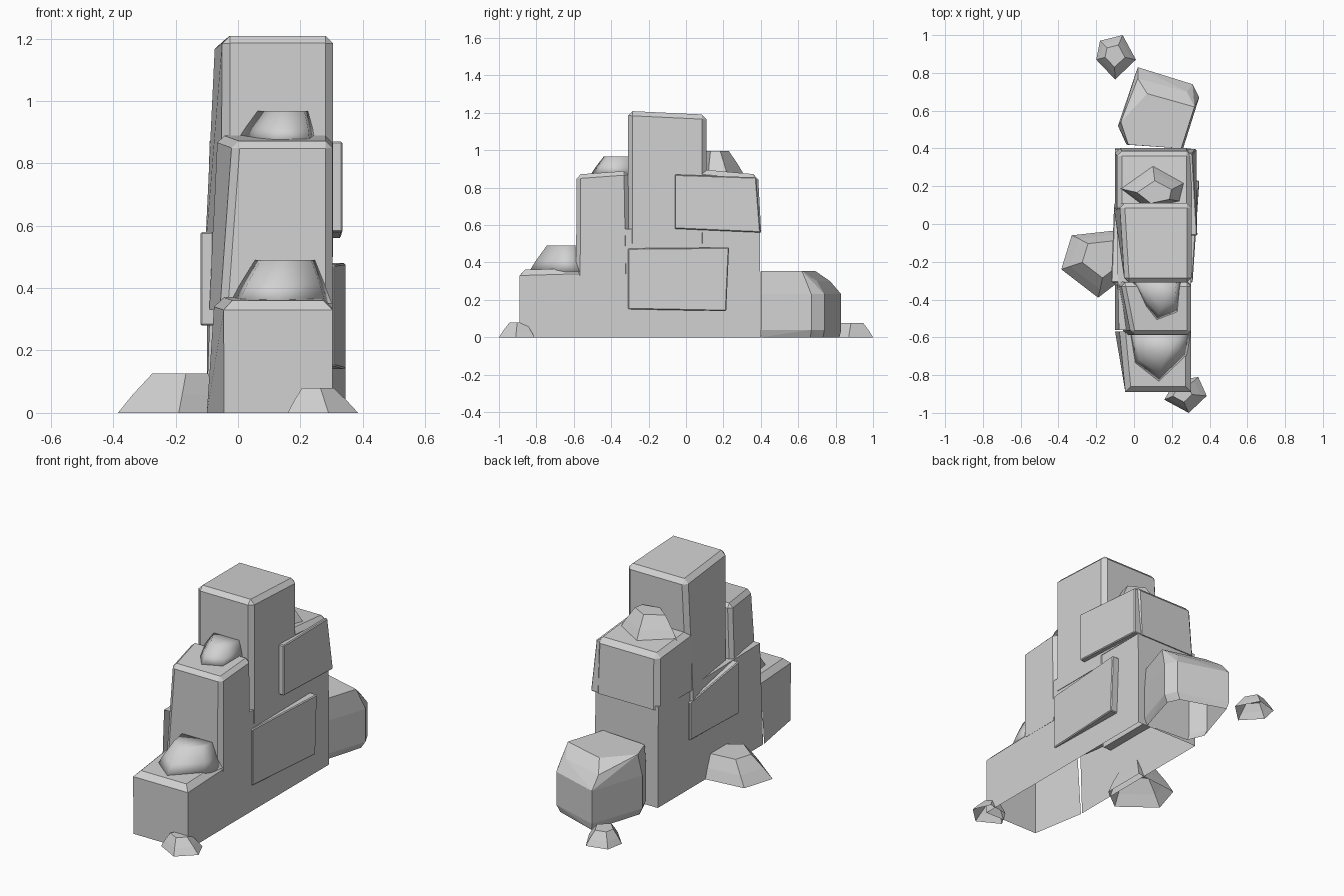
import bpy
import bmesh
from mathutils import Vector

cube = bpy.data.objects.get("Cube")
if cube:
    bpy.data.objects.remove(cube, do_unlink=True)

# One stone colour for everything
stone = bpy.data.materials.new("grey_stone")
stone.use_nodes = True
colour = (0.64, 0.64, 0.64, 1)
stone.diffuse_color = colour
stone.node_tree.nodes["Principled BSDF"].inputs["Base Color"].default_value = colour


def finish(name, bm, smooth=False):
    """Turn a bmesh into a named stone object, open where it meets the ground."""
    bmesh.ops.recalc_face_normals(bm, faces=bm.faces)
    grounded = [f for f in bm.faces if all(v.co.z < 0.001 for v in f.verts)]
    bmesh.ops.delete(bm, geom=grounded, context="FACES")
    for face in bm.faces:
        face.smooth = smooth
    mesh = bpy.data.meshes.new(name)
    bm.to_mesh(mesh)
    bm.free()
    mesh.materials.append(stone)
    obj = bpy.data.objects.new(name, mesh)
    bpy.context.collection.objects.link(obj)
    return obj


def hull(points):
    """Closed convex solid around the points."""
    bm = bmesh.new()
    for point in points:
        bm.verts.new(point)
    result = bmesh.ops.convex_hull(bm, input=bm.verts)
    unused = [g for g in result["geom_interior"] if isinstance(g, bmesh.types.BMVert)]
    bmesh.ops.delete(bm, geom=unused, context="VERTS")
    bmesh.ops.dissolve_limit(bm, angle_limit=0.03, verts=bm.verts, edges=bm.edges)
    return bm


def block(name, bottom, top, bevel=0.0, uprights=True, open_side=None):
    """Hewn block between two corner rings, chamfered everywhere but underneath."""
    bm = bmesh.new()
    low = [bm.verts.new(p) for p in bottom]
    high = [bm.verts.new(p) for p in top]
    count = len(low)
    bm.faces.new(low[::-1])
    bm.faces.new(high)
    sides = []
    for i in range(count):
        j = (i + 1) % count
        sides.append(bm.faces.new((low[i], low[j], high[j], high[i])))
    if open_side is not None:
        bmesh.ops.delete(bm, geom=[sides[open_side]], context="FACES_ONLY")
    if bevel:
        edges = []
        for edge in bm.edges:
            ends = [v in high for v in edge.verts]
            if len(edge.link_faces) == 2 and (all(ends) or (uprights and any(ends))):
                edges.append(edge)
        bmesh.ops.bevel(bm, geom=edges, offset=bevel, segments=1,
                        affect="EDGES", clamp_overlap=True)
    return finish(name, bm)


def rect(front_left, back_left, right, front, back, z_front, z_back):
    """Corner ring whose left edge and height may slant from front to back."""
    return [(front_left, front, z_front), (right, front, z_front),
            (right, back, z_back), (back_left, back, z_back)]


def rock(name, outline, bottom, top, shrink, lean=(0, 0), smooth=False):
    """Faceted rock: an outline drawn in towards a smaller flat top."""
    centre = sum((Vector(p) for p in outline), Vector((0, 0))) / len(outline)
    points = []
    for height, scale in ((0, 1), (0.45, 0.45 * shrink + 0.57), (1, shrink)):
        shift = Vector(lean) * height
        for p in outline:
            spot = centre + (Vector(p) - centre) * scale + shift
            points.append((spot.x, spot.y, bottom + (top - bottom) * height))
    return finish(name, hull(points), smooth)


# Hollow main body and the stepped blocks rising from it
block("body",
      rect(-0.1, -0.1, 0.302, -0.56, 0.4, 0, 0),
      rect(-0.08, -0.1, 0.302, -0.56, 0.395, 0.58, 0.58), open_side=0)
block("centre_tower",
      rect(-0.05, -0.11, 0.305, -0.31, 0.11, 0.5, 0.5),
      rect(-0.05, -0.075, 0.305, -0.31, 0.11, 1.21, 1.19), 0.025)
block("front_shoulder",
      rect(-0.055, -0.095, 0.303, -0.588, -0.3, 0.33, 0.33),
      rect(-0.015, -0.07, 0.303, -0.585, -0.31, 0.87, 0.89), 0.022)
block("back_shoulder",
      rect(-0.1, -0.1, 0.305, 0.05, 0.402, 0.56, 0.56),
      rect(-0.09, -0.09, 0.305, 0.05, 0.385, 0.9, 0.87), 0.026)
block("front_step",
      [(-0.045, -0.89, 0), (0.303, -0.89, 0), (0.303, -0.55, 0), (-0.1, -0.57, 0)],
      [(-0.045, -0.89, 0.36), (0.303, -0.89, 0.36),
       (0.3, -0.55, 0.37), (-0.075, -0.57, 0.37)], 0.03, False, open_side=2)


# Thin slabs standing out of the side walls
def slab(name, wall, face, profile):
    inner = [(wall, y, z) for y, z in profile]
    outer = [(x, y, z) for x, (y, z) in zip(face, profile)]
    block(name, inner, outer, 0.005)


slab("upper_left_slab", 0.28, (0.335, 0.33, 0.31, 0.335),
     [(-0.06, 0.58), (0.398, 0.56), (0.375, 0.855), (-0.06, 0.87)])
slab("lower_left_slab", 0.28, (0.31, 0.345, 0.345, 0.31),
     [(-0.31, 0.15), (0.215, 0.14), (0.23, 0.48), (-0.31, 0.475)])
slab("right_slab", -0.04, (-0.121, -0.105, -0.105, -0.121),
     [(-0.31, 0.28), (0.11, 0.28), (0.11, 0.5), (-0.31, 0.58)])

# Large boulder leaning on the back
ground_ring = [(-0.085, 0.52), (-0.04, 0.42), (0.26, 0.4), (0.345, 0.67),
               (0.31, 0.74), (0.02, 0.83)]
ridge = [(-0.07, 0.54), (-0.03, 0.42), (0.25, 0.4), (0.32, 0.62), (0.07, 0.69)]
boulder = [(x, y, z) for x, y in ground_ring for z in (0.04, 0.23)]
boulder += [(x * 0.9 + 0.01, y * 0.97 + 0.015, 0) for x, y in ground_ring]
boulder += [(x, y, 0.355) for x, y in ridge]
boulder += [(0.02, 0.77, 0.3), (0.28, 0.7, 0.3)]
finish("back_boulder", hull(boulder))

# Rocks resting on the steps
rock("front_step_rock",
     [(-0.03, -0.57), (0, -0.74), (0.13, -0.84), (0.28, -0.7), (0.3, -0.57)],
     0.35, 0.49, 0.58, (0.015, 0.03), True)
rock("front_shoulder_rock",
     [(-0.02, -0.28), (0.06, -0.44), (0.12, -0.51), (0.23, -0.47), (0.25, -0.28)],
     0.87, 0.967, 0.64, (0.02, 0.03), True)
rock("back_shoulder_rock",
     [(-0.08, 0.19), (0.1, 0.31), (0.27, 0.22), (0.25, 0.12), (0.06, 0.08)],
     0.87, 0.995, 0.52, (0, -0.02))

# Loose rocks on the ground
rock("right_ground_rock",
     [(-0.385, -0.24), (-0.33, -0.06), (-0.06, -0.03), (-0.06, -0.29), (-0.19, -0.39)],
     0, 0.127, 0.55, (0.03, 0.02))
rock("front_pebble",
     [(0.16, -0.93), (0.29, -1), (0.385, -0.91), (0.34, -0.81), (0.22, -0.83)],
     0, 0.08, 0.45, (-0.02, 0))
rock("back_pebble",
     [(-0.2, 0.87), (-0.18, 0.97), (-0.06, 1), (0.01, 0.87), (-0.1, 0.765)],
     0, 0.077, 0.5)
